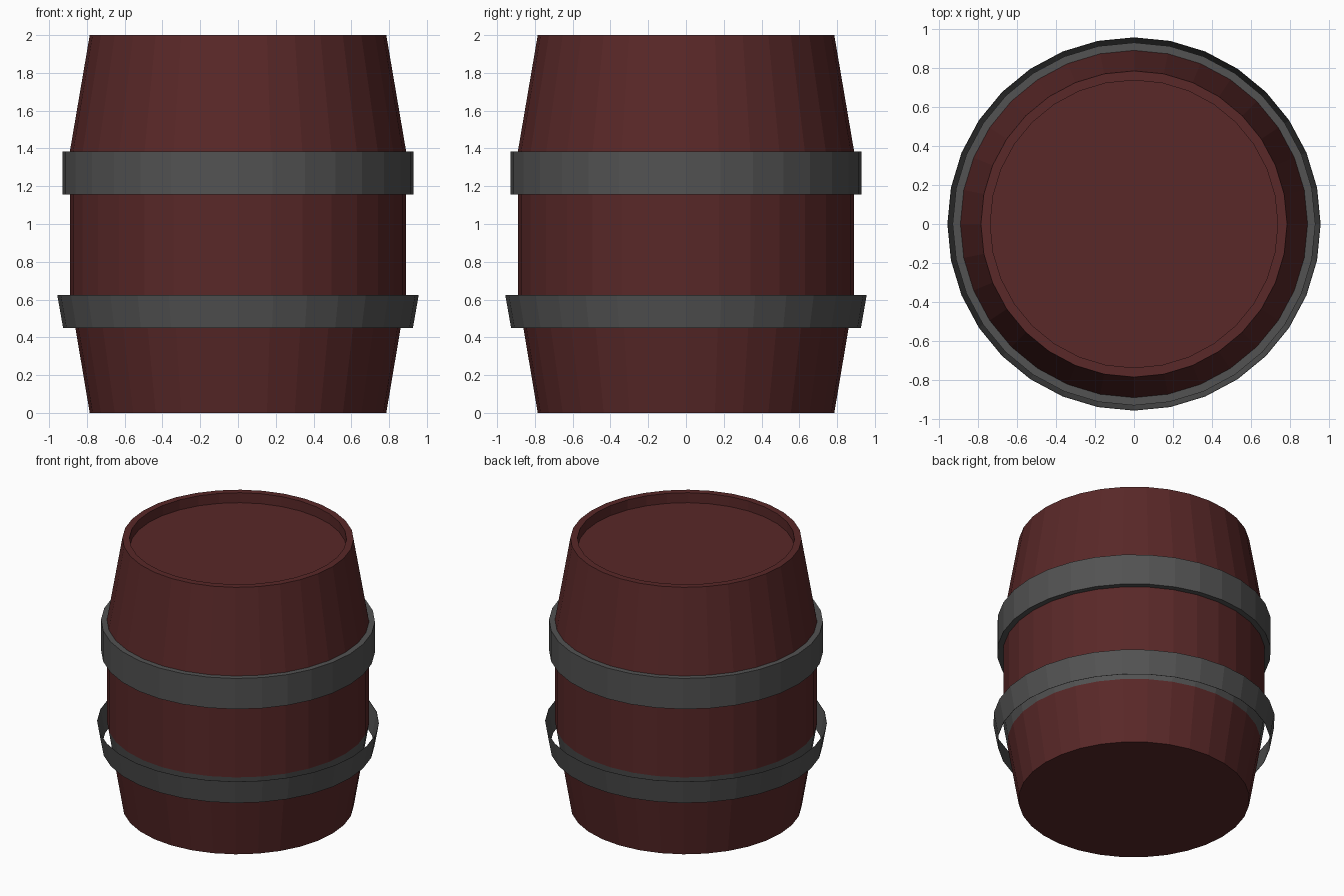
import bpy
import math

SIDES = 32

cube = bpy.data.objects.get("Cube")
if cube:
    bpy.data.objects.remove(cube, do_unlink=True)


def make_material(name, colour):
    mat = bpy.data.materials.new(name)
    mat.use_nodes = True
    mat.diffuse_color = colour
    mat.node_tree.nodes["Principled BSDF"].inputs["Base Color"].default_value = colour
    return mat


def lathe(name, profile, mats, closed=False, caps=False):
    """Spin (radius, z) points, listed from bottom to top, around the z axis."""
    verts = [(r * math.cos(math.tau * i / SIDES), r * math.sin(math.tau * i / SIDES), z)
             for r, z in profile for i in range(SIDES)]
    rows = len(profile)
    faces = []
    for k in range(rows if closed else rows - 1):
        a, b = k * SIDES, (k + 1) % rows * SIDES
        for i in range(SIDES):
            j = (i + 1) % SIDES
            faces.append((a + i, a + j, b + j, b + i))
    if caps:
        faces.append(tuple(reversed(range(SIDES))))
        faces.append(tuple(range((rows - 1) * SIDES, rows * SIDES)))
    mesh = bpy.data.meshes.new(name)
    mesh.from_pydata(verts, [], faces)
    for mat in mats:
        mesh.materials.append(mat)
    obj = bpy.data.objects.new(name, mesh)
    bpy.context.collection.objects.link(obj)
    return obj


wood = make_material("dark_red_wood", (0.1, 0.021, 0.021, 1))
iron = make_material("grey_iron", (0.085, 0.085, 0.085, 1))

# Barrel body with a recessed lid
low, high = 0.45, 0.625
body = lathe("barrel_body",
             [(0.785, 0), (0.861, low), (0.89, high), (0.89, 1.385),
              (0.785, 2), (0.737, 2), (0.737, 1.925)],
             [wood, iron], caps=True)

# Iron strip on the staves behind the loose lower hoop
for face in body.data.polygons:
    if low < face.center.z < high and face.center.xy.length > 0.8:
        face.material_index = 1

# Upper hoop: solid ring hugging the body
lathe("upper_hoop", [(0.93, 1.155), (0.93, 1.385), (0.885, 1.385), (0.885, 1.155)],
      [iron], closed=True)

# Lower hoop: thin flared band standing clear of the body
lathe("lower_hoop", [(0.926, low), (0.957, high), (0.955, high), (0.924, low)],
      [iron], closed=True)
